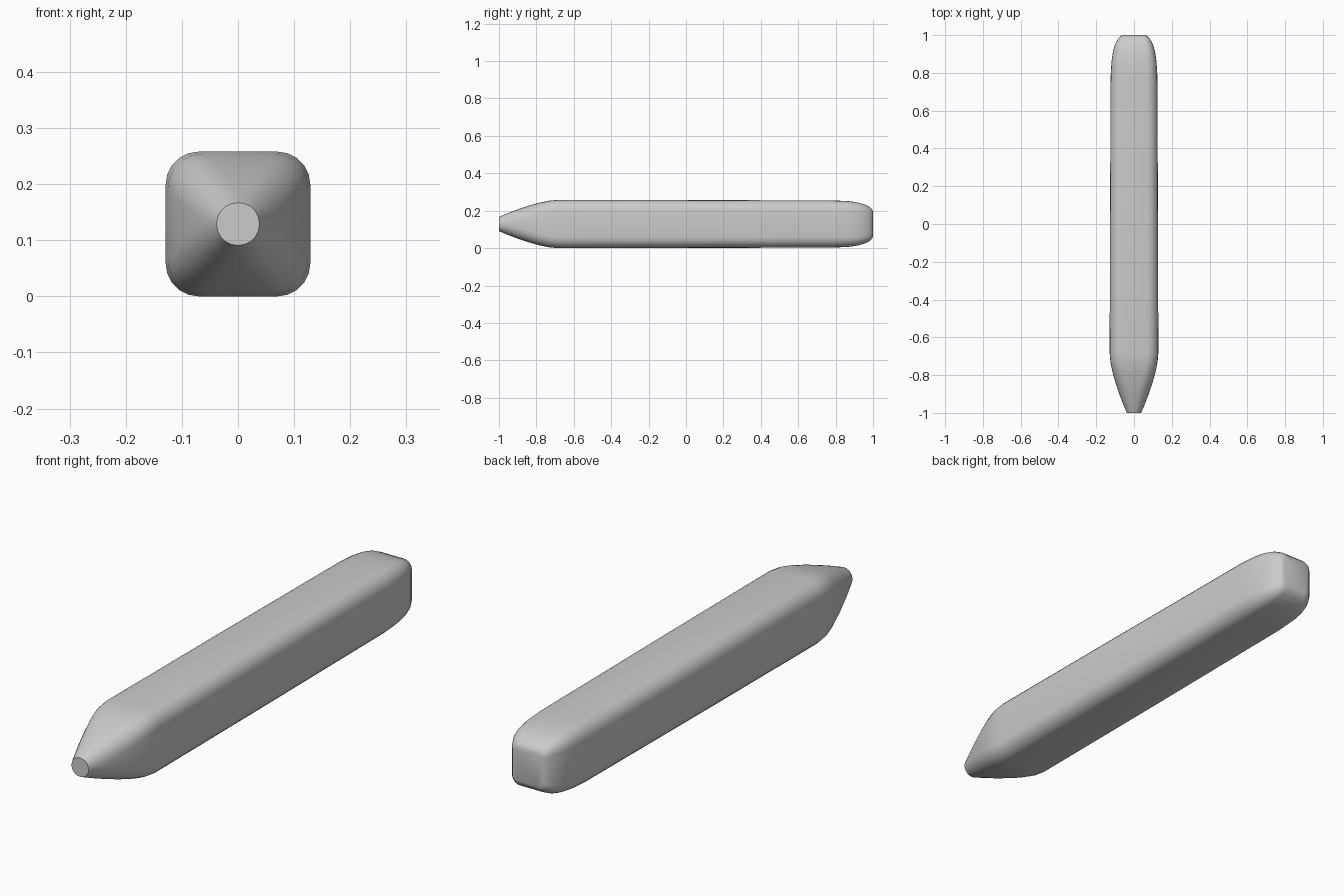
import bpy, bmesh, math

if "Cube" in bpy.data.objects:
    bpy.data.objects.remove(bpy.data.objects["Cube"])

CZ = 0.129   # height of the long axis
SEG = 5      # segments per rounded corner

# (y, half width, half height, corner radius) from tip to butt end
sections = [
    (-1.00, 0.038, 0.038, 0.038),
    (-0.95, 0.059, 0.059, 0.052),
    (-0.90, 0.078, 0.078, 0.060),
    (-0.84, 0.098, 0.098, 0.064),
    (-0.78, 0.115, 0.115, 0.064),
    (-0.73, 0.125, 0.125, 0.061),
    (-0.68, 0.129, 0.129, 0.059),
    (0.00, 0.127, 0.128, 0.058),
    (0.78, 0.124, 0.126, 0.058),
    (0.86, 0.119, 0.123, 0.055),
    (0.91, 0.112, 0.117, 0.050),
    (0.95, 0.101, 0.107, 0.043),
    (0.98, 0.085, 0.093, 0.034),
    (0.995, 0.072, 0.079, 0.026),
    (1.00, 0.060, 0.067, 0.020),
]


def ring(bm, y, w, h, r):
    """Rounded-rectangle loop of vertices at a given y."""
    verts = []
    for q, (sx, sz) in enumerate([(1, 1), (-1, 1), (-1, -1), (1, -1)]):
        for i in range(SEG + 1):
            a = math.pi / 2 * (q + i / SEG)
            # the round tip keeps a hair of flat so points stay distinct
            k = min(r, w - 0.001, h - 0.001)
            verts.append(bm.verts.new((sx * (w - k) + k * math.cos(a), y,
                                       CZ + sz * (h - k) + k * math.sin(a))))
    return verts


# Crayon-like body: loft through the sections, flat caps at both ends
bm = bmesh.new()
rings = [ring(bm, *s) for s in sections]
n = len(rings[0])
for a, b in zip(rings, rings[1:]):
    for i in range(n):
        j = (i + 1) % n
        bm.faces.new((a[i], a[j], b[j], b[i]))
bm.faces.new(rings[0])
bm.faces.new(rings[-1])
bmesh.ops.recalc_face_normals(bm, faces=bm.faces)

mesh = bpy.data.meshes.new("tapered_bar")
bm.to_mesh(mesh)
bm.free()
bar = bpy.data.objects.new("tapered_bar", mesh)
bpy.context.collection.objects.link(bar)
bpy.context.view_layer.objects.active = bar
bar.select_set(True)
bpy.ops.object.shade_smooth_by_angle(angle=math.radians(50))
